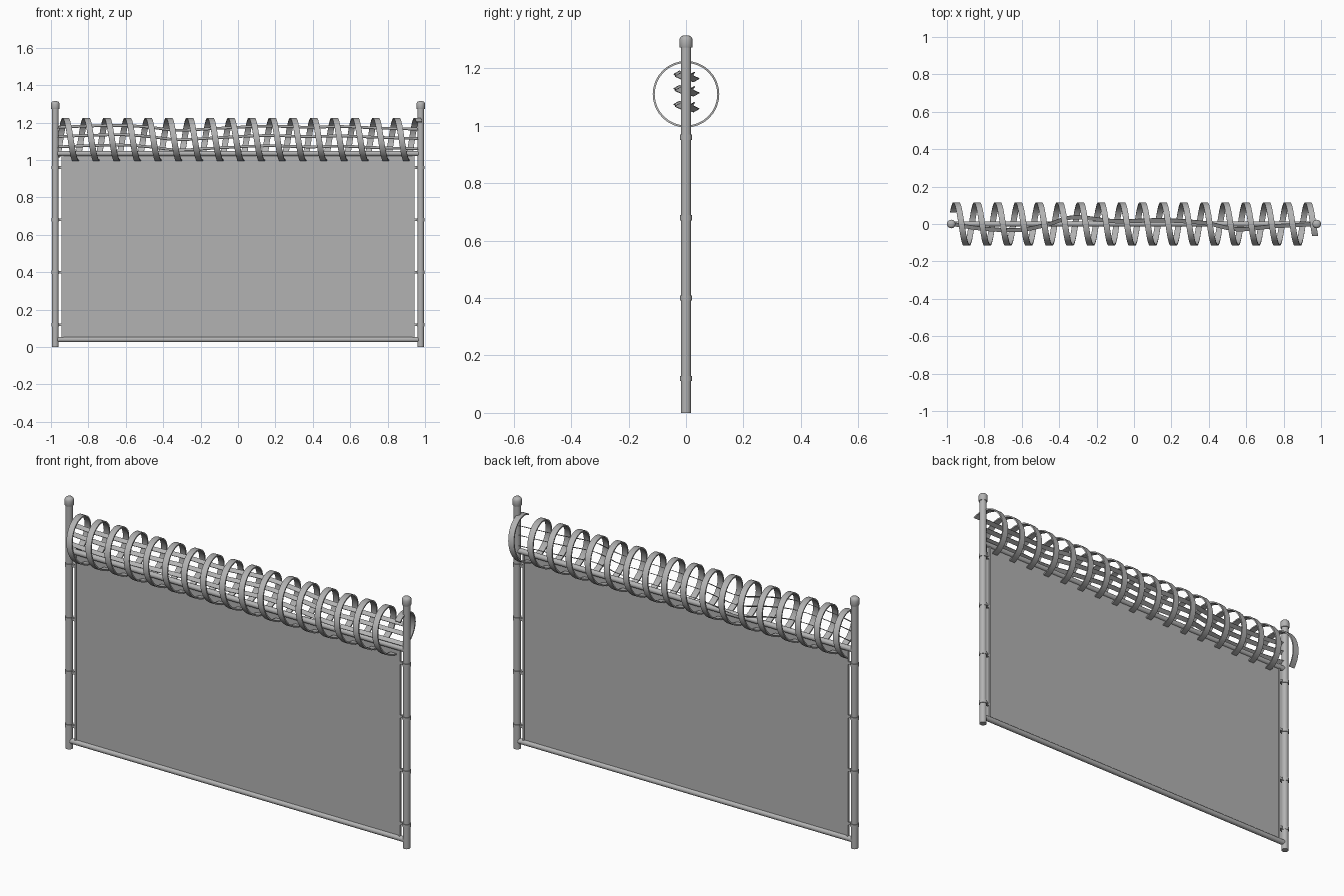
import bpy, bmesh, math
from mathutils import Vector

cube = bpy.data.objects.get("Cube")
if cube:
    bpy.data.objects.remove(cube)

steel = bpy.data.materials.new("galvanised grey")
steel.use_nodes = True
GREY = (0.45, 0.45, 0.45, 1)
steel.diffuse_color = GREY
steel.node_tree.nodes["Principled BSDF"].inputs["Base Color"].default_value = GREY


def finish(name, bm, smooth=True):
    bmesh.ops.recalc_face_normals(bm, faces=bm.faces)
    mesh = bpy.data.meshes.new(name)
    bm.to_mesh(mesh)
    bm.free()
    mesh.materials.append(steel)
    ob = bpy.data.objects.new(name, mesh)
    bpy.context.collection.objects.link(ob)
    if smooth:
        bpy.ops.object.select_all(action='DESELECT')
        ob.select_set(True)
        bpy.context.view_layer.objects.active = ob
        bpy.ops.object.shade_smooth_by_angle(angle=math.radians(35))
    return ob


def loft(name, rings):
    """Skin a row of equal-sized closed cross-sections and cap both ends."""
    bm = bmesh.new()
    rows = [[bm.verts.new(p) for p in ring] for ring in rings]
    n = len(rows[0])
    for a, b in zip(rows, rows[1:]):
        for i in range(n):
            j = (i + 1) % n
            bm.faces.new((a[i], a[j], b[j], b[i]))
    bm.faces.new(rows[0])
    bm.faces.new(rows[-1])
    return finish(name, bm)


def lathe(name, profile, x, sides=20):
    """Turn (radius, z) points around a vertical axis at x."""
    turn = [math.tau * i / sides for i in range(sides)]
    return loft(name, [[(x + r * math.cos(a), r * math.sin(a), z) for a in turn]
                       for r, z in profile])


def rail(name, x0, x1, z, r, sides=16):
    turn = [math.tau * i / sides for i in range(sides)]
    return loft(name, [[(x, r * math.cos(a), z + r * math.sin(a)) for a in turn]
                       for x in (x0, x1)])


def box(name, centre, size):
    bm = bmesh.new()
    bmesh.ops.create_cube(bm, size=1)
    bmesh.ops.scale(bm, vec=size, verts=bm.verts)
    bmesh.ops.translate(bm, vec=centre, verts=bm.verts)
    return finish(name, bm, False)


# Posts with domed caps, clamp bands and tension bars
POST_X = 0.977
for side, s in (("left", 1), ("right", -1)):
    x = s * POST_X
    lathe(side + "_post", [(0.018, 0), (0.018, 1.28)], x)
    lathe(side + "_post_cap", [(0.021, 1.272), (0.023, 1.276), (0.023, 1.298),
                               (0.021, 1.307), (0.015, 1.313), (0.006, 1.315)], x)
    box(side + "_tension_bar", (s * 0.938, 0, 0.54), (0.01, 0.014, 0.98))
    for i in range(4):
        z = 0.12 + 0.28 * i
        lathe(f"{side}_clamp_band_{i + 1}", [(0.021, z - 0.009), (0.021, z + 0.009)], x)
        box(f"{side}_clamp_tab_{i + 1}", (s * 0.95, 0, z), (0.03, 0.012, 0.014))

# Horizontal rails and mesh panel
rail("top_rail", -POST_X, POST_X, 1.035, 0.014)
rail("bottom_rail", -POST_X, POST_X, 0.04, 0.014)
box("fence_panel", (0, 0, 0.54), (1.88, 0.004, 0.98))

# Flat coiled ribbon along the top
PITCH, STEPS = 0.1106, 32
first, last = round(-0.15 * STEPS), round(17.35 * STEPS)
rings = []
for k in range(first, last + 1):
    turn = k / STEPS
    a = math.tau * turn
    x = -0.95 + PITCH * turn
    rings.append([(x + dx, r * math.cos(a), 1.11 + r * math.sin(a))
                  for dx, r in ((-0.016, 0.109), (0.016, 0.109),
                                (0.016, 0.116), (-0.016, 0.116))])
loft("coiled_ribbon", rings)

# Sagging strands inside the coil: (x, y offset, z offset)
PATH = [(-0.97, 0, 0), (-0.82, -0.024, 0.006), (-0.62, -0.032, 0.01),
        (-0.47, -0.005, 0), (-0.32, 0.036, -0.016), (-0.1, 0.015, -0.005),
        (0.15, 0.02, 0.006), (0.38, 0.005, 0), (0.55, -0.028, 0.004),
        (0.75, -0.012, -0.004), (0.97, 0, -0.01)]


def smooth_path(points, steps=6):
    """Catmull-Rom curve through the points."""
    p = [Vector(q) for q in points]
    p = [p[0]] + p + [p[-1]]
    out = []
    for a, b, c, d in zip(p, p[1:], p[2:], p[3:]):
        for i in range(steps):
            t = i / steps
            out.append(0.5 * (2 * b + (c - a) * t + (2 * a - 5 * b + 4 * c - d) * t ** 2
                              + (3 * b - a - 3 * c + d) * t ** 3))
    return out + [p[-1]]


tilt = math.radians(30)
across = Vector((0, math.cos(tilt), math.sin(tilt))) * 0.012
thick = Vector((0, -math.sin(tilt), math.cos(tilt))) * 0.0015
for i, z in enumerate((1.07, 1.125, 1.175)):
    rings = [[p + Vector((0, 0, z)) + u * across + v * thick
              for u, v in ((-1, -1), (1, -1), (1, 1), (-1, 1))]
             for p in smooth_path(PATH)]
    loft(f"strand_{i + 1}", rings)
